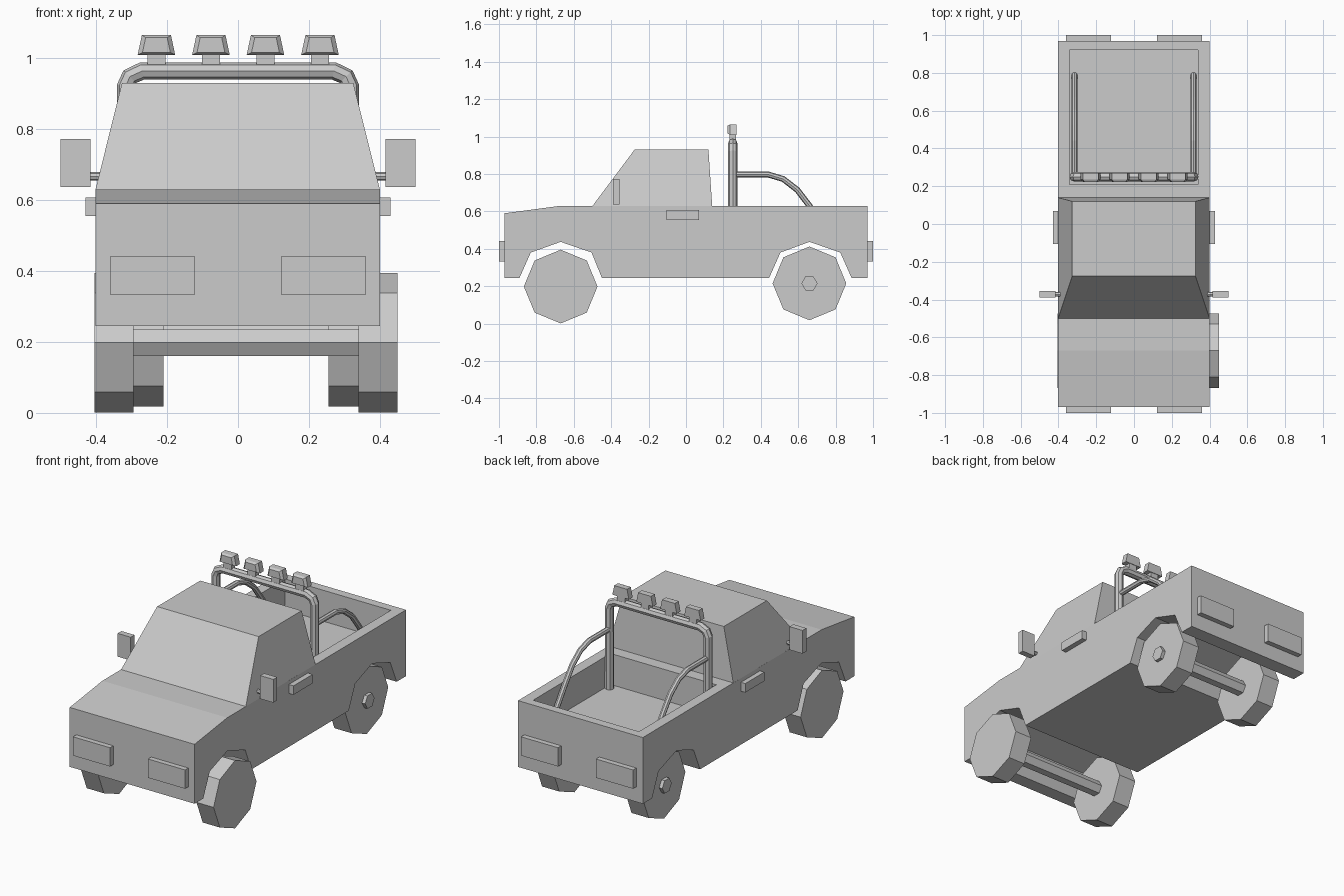
import bpy, bmesh
from math import pi
from mathutils import Matrix, Vector

if "Cube" in bpy.data.objects:
    bpy.data.objects.remove(bpy.data.objects["Cube"])


def finish(name, bm):
    bmesh.ops.recalc_face_normals(bm, faces=bm.faces)
    me = bpy.data.meshes.new(name)
    bm.to_mesh(me)
    bm.free()
    ob = bpy.data.objects.new(name, me)
    bpy.context.collection.objects.link(ob)
    return ob


def loft(name, rings):
    """Join closed rings of points with quads and cap both ends."""
    bm = bmesh.new()
    loops = [[bm.verts.new(p) for p in ring] for ring in rings]
    n = len(loops[0])
    for a, b in zip(loops, loops[1:]):
        for i in range(n):
            j = (i + 1) % n
            bm.faces.new((a[i], a[j], b[j], b[i]))
    bm.faces.new(loops[0])
    bm.faces.new(loops[-1])
    return finish(name, bm)


def rect(x0, x1, y0, y1, z):
    return [(x0, y0, z), (x1, y0, z), (x1, y1, z), (x0, y1, z)]


def box(name, x0, x1, y0, y1, z0, z1):
    return loft(name, [rect(x0, x1, y0, y1, z0), rect(x0, x1, y0, y1, z1)])


def rod(name, sides, radius, x0, x1, y, z):
    """Prism along x with a corner pointing along y."""
    bm = bmesh.new()
    m = Matrix.Translation(((x0 + x1) / 2, y, z)) @ Matrix.Rotation(pi / 2, 4, 'Y') @ Matrix.Rotation(pi / 2, 4, 'Z')
    bmesh.ops.create_cone(bm, cap_ends=True, segments=sides, radius1=radius,
                          radius2=radius, depth=abs(x1 - x0), matrix=m)
    # make sure a corner points exactly along +y
    a = min(bm.verts, key=lambda v: -v.co.y)
    ang = Vector((a.co.y - y, a.co.z - z)).angle_signed(Vector((1, 0)))
    bmesh.ops.rotate(bm, verts=bm.verts, cent=(0, y, z), matrix=Matrix.Rotation(-ang, 3, 'X'))
    return finish(name, bm)


def tube(name, pts, radius):
    cu = bpy.data.curves.new(name, 'CURVE')
    cu.dimensions = '3D'
    cu.bevel_depth = radius
    cu.bevel_resolution = 2
    cu.use_fill_caps = True
    sp = cu.splines.new('POLY')
    sp.points.add(len(pts) - 1)
    for p, co in zip(sp.points, pts):
        p.co = (*co, 1)
    sp.use_smooth = False
    ob = bpy.data.objects.new(name, cu)
    bpy.context.collection.objects.link(ob)
    bpy.ops.object.select_all(action='DESELECT')
    ob.select_set(True)
    bpy.context.view_layer.objects.active = ob
    bpy.ops.object.convert(target='MESH')


# Lower body: side profile with wheel arches, bed cut out of the top
profile = [(-.97, .245), (-.97, .59), (-.67, .63), (.97, .63), (.97, .245),
           (.885, .245), (.825, .38), (.66, .437), (.505, .38), (.445, .245),
           (-.45, .245), (-.505, .38), (-.67, .437), (-.83, .38), (-.89, .245)]
body = loft("body", [[(x, y, z) for y, z in profile] for x in (-.402, .4)])
cutter = box("bed_cutter", -.342, .338, .21, .92, .45, .8)
cutter.hide_render = True
mod = body.modifiers.new("bed", 'BOOLEAN')
mod.operation = 'DIFFERENCE'
mod.solver = 'EXACT'
mod.object = cutter
bpy.context.view_layer.objects.active = body
bpy.ops.object.modifier_apply(modifier=mod.name)
bpy.data.objects.remove(cutter)

# Cab
loft("cab", [rect(-.402, .4, -.50, .14, .629), rect(-.327, .325, -.275, .12, .93)])

# Wheels and axles, the whole undercarriage sits slightly to the right
OFF = .0225
for name, y, z, inner, half in (("front", -.67, .198, .3175, .40), ("rear", .66, .215, .2325, .3625)):
    rod(name + "_axle", 6, .043, OFF - half, OFF + half, y, z)
    for s in (-1, 1):
        rod(name + "_wheel", 8, .197, OFF + s * inner, OFF + s * (inner + .11), y, z)

for s in (-1, 1):
    # Head and tail lights
    for end, name in ((-1, "headlight"), (1, "tail_light")):
        x0, x1 = sorted((s * .122, s * .36))
        y0, y1 = sorted((end * .96, end * 1.0))
        box(name, x0, x1, y0, y1, .333, .442)
    # Door handles, mirrors and mirror arms
    box("door_handle", *sorted((s * .39, s * .43)), -.105, .07, .555, .607)
    box("mirror", *sorted((s * .416, s * .50)), -.39, -.355, .637, .772)
    rod("mirror_arm", 8, .012, s * .375, s * .42, -.372, .667)
    # Side rails of the roll bar
    tube("side_rail", [(s * .315, .25, .797), (s * .315, .44, .797), (s * .315, .52, .773),
                       (s * .315, .595, .715), (s * .315, .66, .63), (s * .315, .79, .445)], .016)

# Roll bar hoop
side = [(.317, .445), (.317, .92), (.305, .948), (.27, .964)]
hoop = [(-x, .25, z) for x, z in side] + [(x, .25, z) for x, z in reversed(side)]
tube("roll_bar", hoop, .025)


# Roof lamps on short stems, tapering towards the top and the lens
def lamp_ring(cx, y, k):
    return [(cx + x * k, y, 1.037 + z * k) for x, z in
            ((-.053, -.028), (.053, -.028), (.041, .028), (-.041, .028))]


for i in range(4):
    cx = -.23 + i * .1537
    box("lamp_stem", cx - .025, cx + .025, .233, .267, .975, 1.012)
    loft("lamp", [lamp_ring(cx, y, k) for y, k in ((.222, .74), (.235, 1), (.27, 1))])
